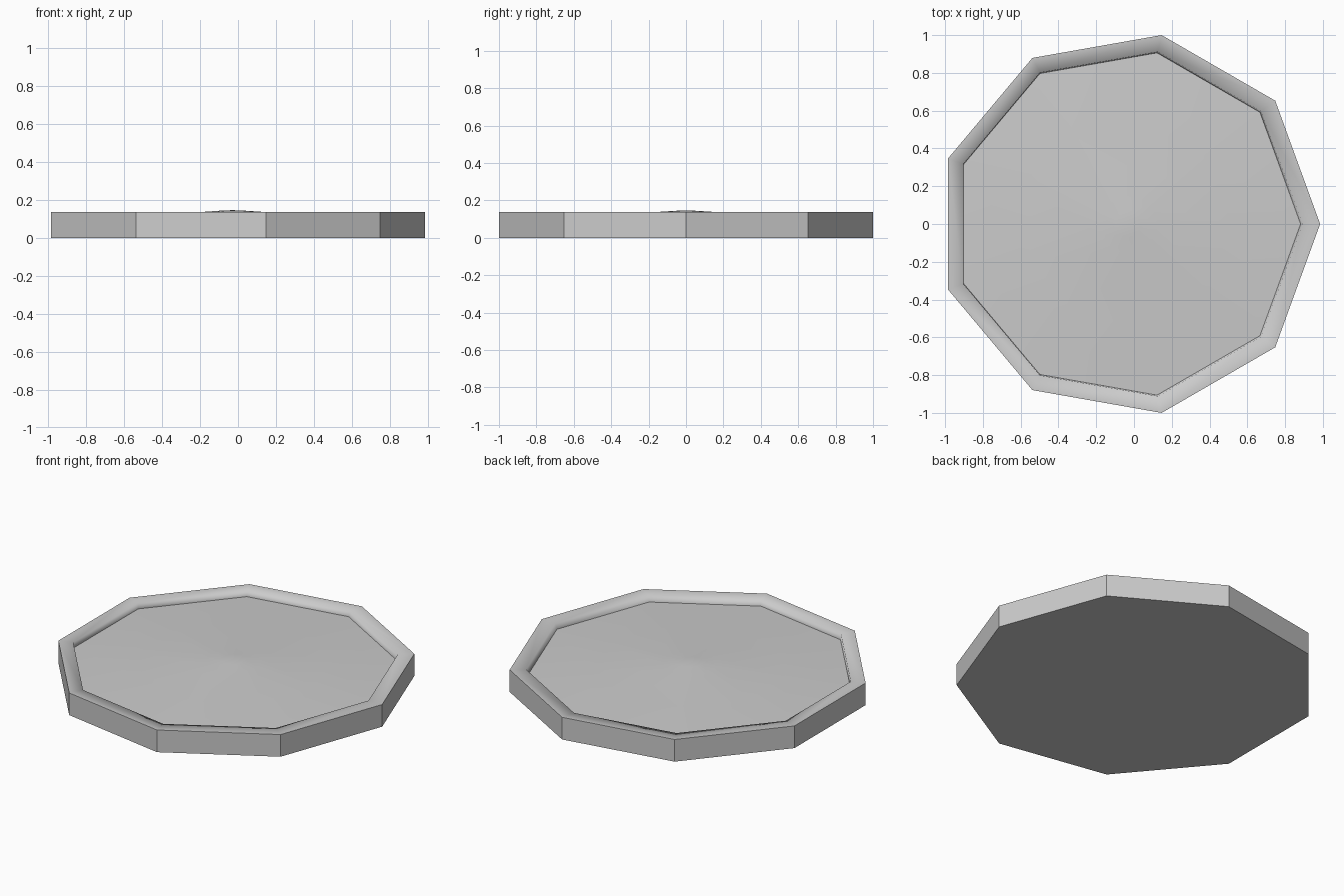
import bpy, bmesh
from math import cos, sin, tau

if "Cube" in bpy.data.objects:
    bpy.data.objects.remove(bpy.data.objects["Cube"])

SIDES = 9
CX = -0.03


def lathe(name, rings, smooth_bands, sharp_rings):
    """Skin nine-sided rings (radius, z, centre x); radius 0 gives a point."""
    bm = bmesh.new()
    loops = []
    for r, z, cx in rings:
        n = SIDES if r else 1
        loops.append([bm.verts.new((cx + r * cos(tau * i / SIDES),
                                    r * sin(tau * i / SIDES), z)) for i in range(n)])
    for b, (lo, hi) in enumerate(zip(loops, loops[1:])):
        for i in range(SIDES):
            j = (i + 1) % SIDES
            quad = [lo[i % len(lo)], lo[j % len(lo)], hi[j % len(hi)], hi[i % len(hi)]]
            face = bm.faces.new(list(dict.fromkeys(quad)))
            face.smooth = b in smooth_bands
    if len(loops[0]) > 1:
        bm.faces.new(loops[0][::-1])
    if len(loops[-1]) > 1:
        bm.faces.new(loops[-1])
    # keep creases where the rings are hard edges
    for k in sharp_rings:
        for i in range(SIDES):
            edge = bm.edges.get((loops[k][i], loops[k][(i + 1) % SIDES]))
            edge.smooth = False
    bmesh.ops.recalc_face_normals(bm, faces=bm.faces)
    mesh = bpy.data.meshes.new(name)
    bm.to_mesh(mesh)
    bm.free()
    obj = bpy.data.objects.new(name, mesh)
    bpy.context.collection.objects.link(obj)
    return obj


# Flat-sided base with a raised rim and a shallow recess, topped by a
# very slightly domed centre panel
lathe("plate",
      [(1.0154, 0.0, CX), (1.0154, 0.137, CX),
       (0.926, 0.136, -0.034), (0.920, 0.102, -0.038),
       (0.55, 0.121, -0.034), (0.16, 0.138, CX), (0.07, 0.144, CX), (0, 0.147, CX)],
      smooth_bands={1, 2, 3, 4, 5, 6}, sharp_rings=[0, 1, 3])
